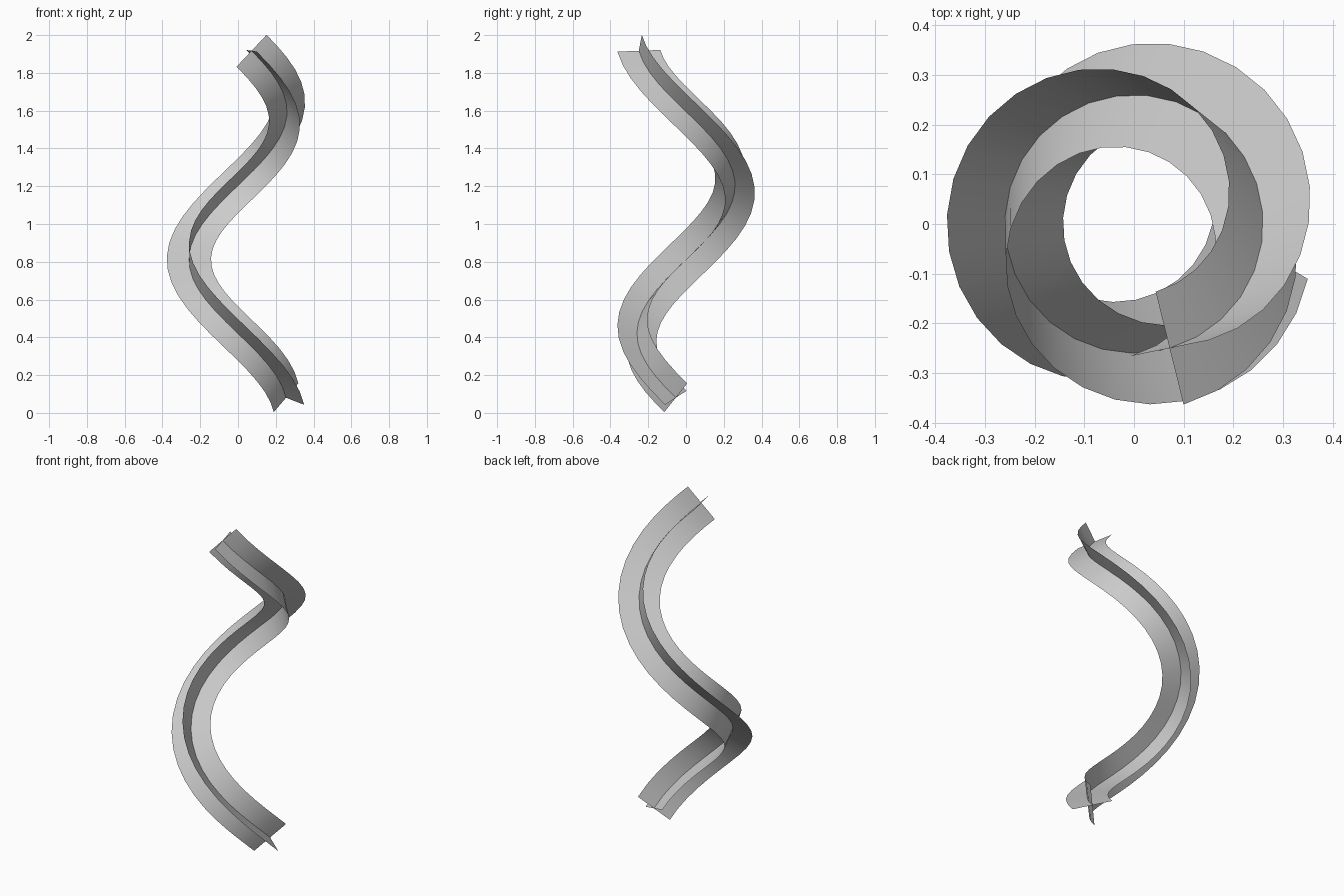
import bpy, bmesh
from math import radians, sin, cos
from mathutils import Vector

if "Cube" in bpy.data.objects:
    bpy.data.objects.remove(bpy.data.objects["Cube"])

R, HALF, SEGS = 0.26, 0.117, 32          # helix radius, blade half width, rings
A0, TURN = radians(-12), radians(-422)   # start angle, clockwise sweep
Z0, Z1 = 0.08, 1.917


def centre(t):
    a = A0 + TURN * t
    return Vector((R * cos(a), R * sin(a), Z0 + (Z1 - Z0) * t))


def tangent(t):
    a = A0 + TURN * t
    return Vector((-R * TURN * sin(a), R * TURN * cos(a), Z1 - Z0)).normalized()


# Minimum-twist frames along the helix
prev = tangent(0)
side = Vector((0.19, -0.11, -0.075))
side = (side - prev * side.dot(prev)).normalized()
frames = []
for i in range(SEGS + 1):
    t = i / SEGS
    tan = tangent(t)
    side = prev.rotation_difference(tan) @ side
    frames.append((centre(t), side.copy(), tan.cross(side)))
    prev = tan


def blade(name, axis):
    """Thin ribbon swept along the helix, spread along one frame axis."""
    bm = bmesh.new()
    rows = [[bm.verts.new(f[0] + f[axis] * HALF * s) for s in (-1, 1)] for f in frames]
    for a, b in zip(rows, rows[1:]):
        bm.faces.new((a[0], a[1], b[1], b[0])).smooth = True
    me = bpy.data.meshes.new(name)
    bm.to_mesh(me)
    bm.free()
    bpy.context.collection.objects.link(bpy.data.objects.new(name, me))


# Two crossed ribbons forming a plus-shaped section
blade("helix_blade_a", 1)
blade("helix_blade_b", 2)
